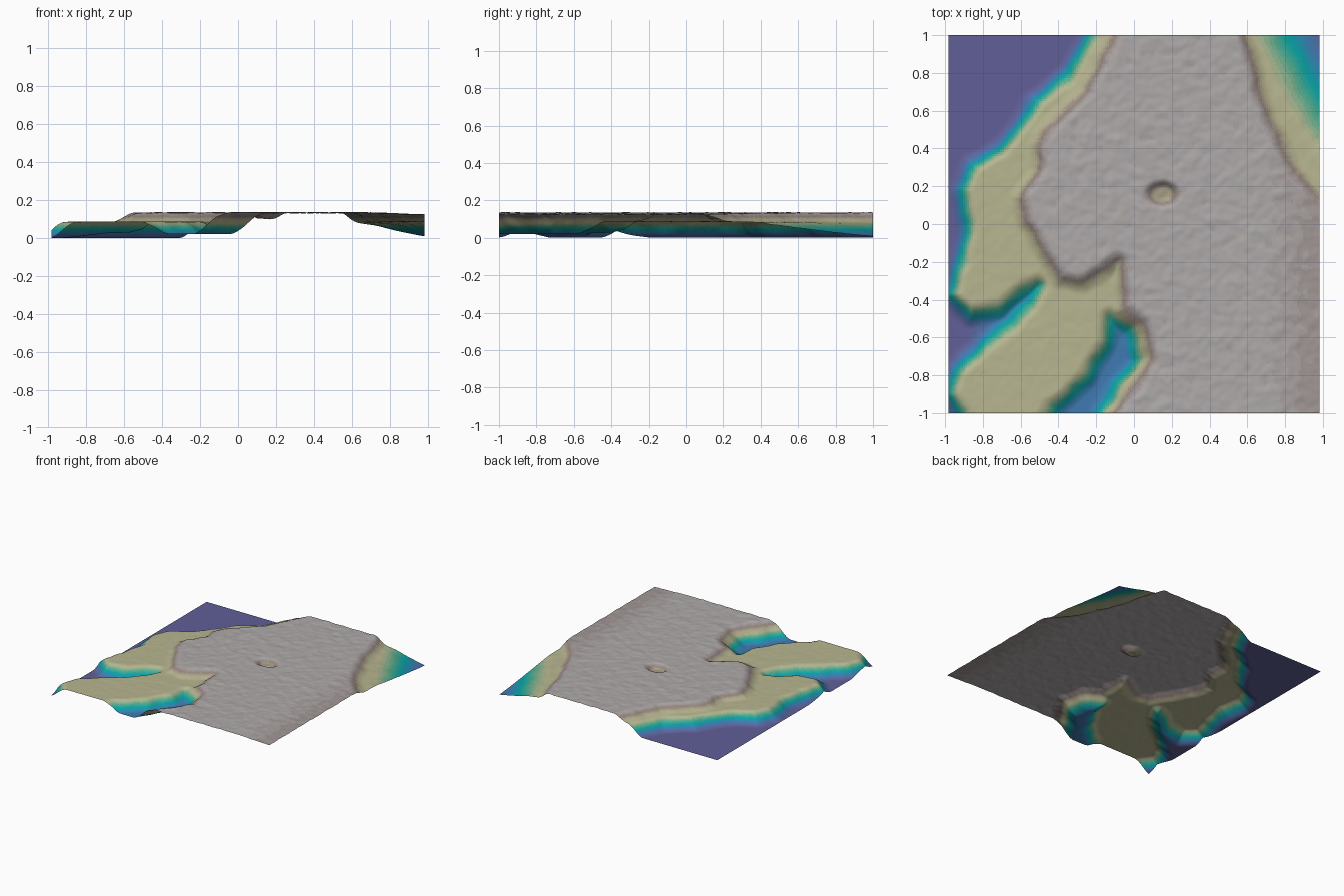
import bpy, bmesh
from mathutils import Vector, noise

if "Cube" in bpy.data.objects:
    bpy.data.objects.remove(bpy.data.objects["Cube"])

NX, NY = 180, 184          # grid resolution
HX, HY = 0.983, 1.0        # half sizes

# Outline of the land (middle of the shoreline slope), with two inlets
LAND = [(-.18, 1.3), (-.24, 1), (-.35, .79), (-.53, .66), (-.60, .53), (-.71, .40),
        (-.86, .32), (-.92, .18), (-.89, 0), (-.93, -.21), (-.98, -.38), (-.87, -.49),
        (-.71, -.46), (-.60, -.37), (-.51, -.33), (-.55, -.42), (-.66, -.53),
        (-.79, -.63), (-.95, -.77), (-.98, -.9), (-.92, -1), (-.85, -1.3), (-.6, -1.3),
        (-.42, -.98), (-.24, -.81), (-.14, -.63), (-.12, -.5), (-.02, -.55), (.02, -.72),
        (-.1, -.88), (-.18, -1), (-.3, -1.3), (1.5, -1.3), (1.5, .1), (.98, .47),
        (.92, .55), (.80, .77), (.69, 1), (.6, 1.3)]

# Outline of the upper plateau
PLATEAU = [(0, 1.3), (-.12, 1), (-.26, .72), (-.45, .53), (-.52, .42), (-.52, .28), (-.62, .15),
           (-.58, 0), (-.46, -.2), (-.39, -.30), (-.26, -.32), (-.07, -.2),
           (-.07, -.45), (.04, -.53), (.08, -.72), (-.03, -.88), (-.14, -1),
           (-.3, -1.3), (1.5, -1.3), (1.5, .0), (1, .17), (.87, .28), (.70, .62),
           (.60, 1), (.55, 1.3)]


def smooth(a, b, v):
    t = min(1, max(0, (v - a) / (b - a)))
    return t * t * (3 - 2 * t)


def segments(poly):
    out = []
    for (ax, ay), (bx, by) in zip(poly, poly[1:] + poly[:1]):
        dx, dy = bx - ax, by - ay
        out.append((ax, ay, dx, dy, dx * dx + dy * dy))
    return out


def signed_distance(segs, x, y):
    """Distance to the outline, positive inside."""
    best, inside = 9.0, False
    for ax, ay, dx, dy, l2 in segs:
        px, py = x - ax, y - ay
        t = min(1, max(0, (px * dx + py * dy) / l2))
        ex, ey = px - t * dx, py - t * dy
        best = min(best, ex * ex + ey * ey)
        if (ay > y) != (ay + dy > y) and px < dx * py / dy:
            inside = not inside
    return best ** .5 if inside else -best ** .5


land_segs, plateau_segs = segments(LAND), segments(PLATEAU)


def height(x, y):
    p = Vector((x, y, 0))
    # wobble the outlines a little
    wx = x + .015 * noise.noise(p * 9)
    wy = y + .015 * noise.noise(p * 9 + Vector((7, 3, 1)))
    d1 = signed_distance(land_segs, wx, wy)
    d2 = signed_distance(plateau_segs, wx, wy)
    corner = smooth(.9, 1.2, x + y)            # gentler slope at the back right
    floor = .02 * smooth(-.95, -.7, x) * smooth(-.25, -.4, y)
    shelf = smooth(-.065 - .3 * corner, .07 + .06 * corner, d1)
    top = smooth(-.05, .07, d2)
    z = floor + (.085 - floor) * shelf + .048 * top * shelf
    z -= .010 * smooth(.65, 1, x) * top        # plateau dips to the right
    # rough ground
    z += shelf * (.0015 + .0025 * top) * (noise.noise(p * 14) + .7 * noise.noise(p * 28))
    # small pit
    r = (((x - .15) / .11) ** 2 + ((y - .16) / .08) ** 2) ** .5
    z -= .032 * smooth(1, .35, r)
    return max(0, z)


# Height colours
STOPS = [(0, (97, 95, 150)), (.022, (62, 125, 180)), (.042, (10, 165, 165)),
         (.060, (85, 172, 142)), (.078, (184, 184, 145)), (.098, (178, 174, 140)),
         (.115, (146, 130, 124)), (.133, (172, 167, 167)), (.15, (180, 177, 178))]
BANDS, ZMAX = 30, .145


def colour(z):
    for (z0, c0), (z1, c1) in zip(STOPS, STOPS[1:]):
        if z <= z1:
            t = (z - z0) / (z1 - z0)
            return [((a + (b - a) * t) / 255) ** 2.2 for a, b in zip(c0, c1)] + [1]


# Terrain sheet
bm = bmesh.new()
bmesh.ops.create_grid(bm, x_segments=NX, y_segments=NY, size=1)
for v in bm.verts:
    v.co.x *= HX
    v.co.y *= HY
    v.co.z = height(v.co.x, v.co.y)
for f in bm.faces:
    f.smooth = True
    z = f.calc_center_median().z
    f.material_index = min(BANDS - 1, int(z / ZMAX * BANDS))
mesh = bpy.data.meshes.new("terrain")
bm.to_mesh(mesh)
bm.free()
for i in range(BANDS):
    m = bpy.data.materials.new(f"height_band_{i}")
    m.diffuse_color = colour(i / (BANDS - 1) * ZMAX)
    m.use_nodes = True
    m.node_tree.nodes["Principled BSDF"].inputs["Base Color"].default_value = m.diffuse_color
    mesh.materials.append(m)
bpy.context.collection.objects.link(bpy.data.objects.new("terrain", mesh))
